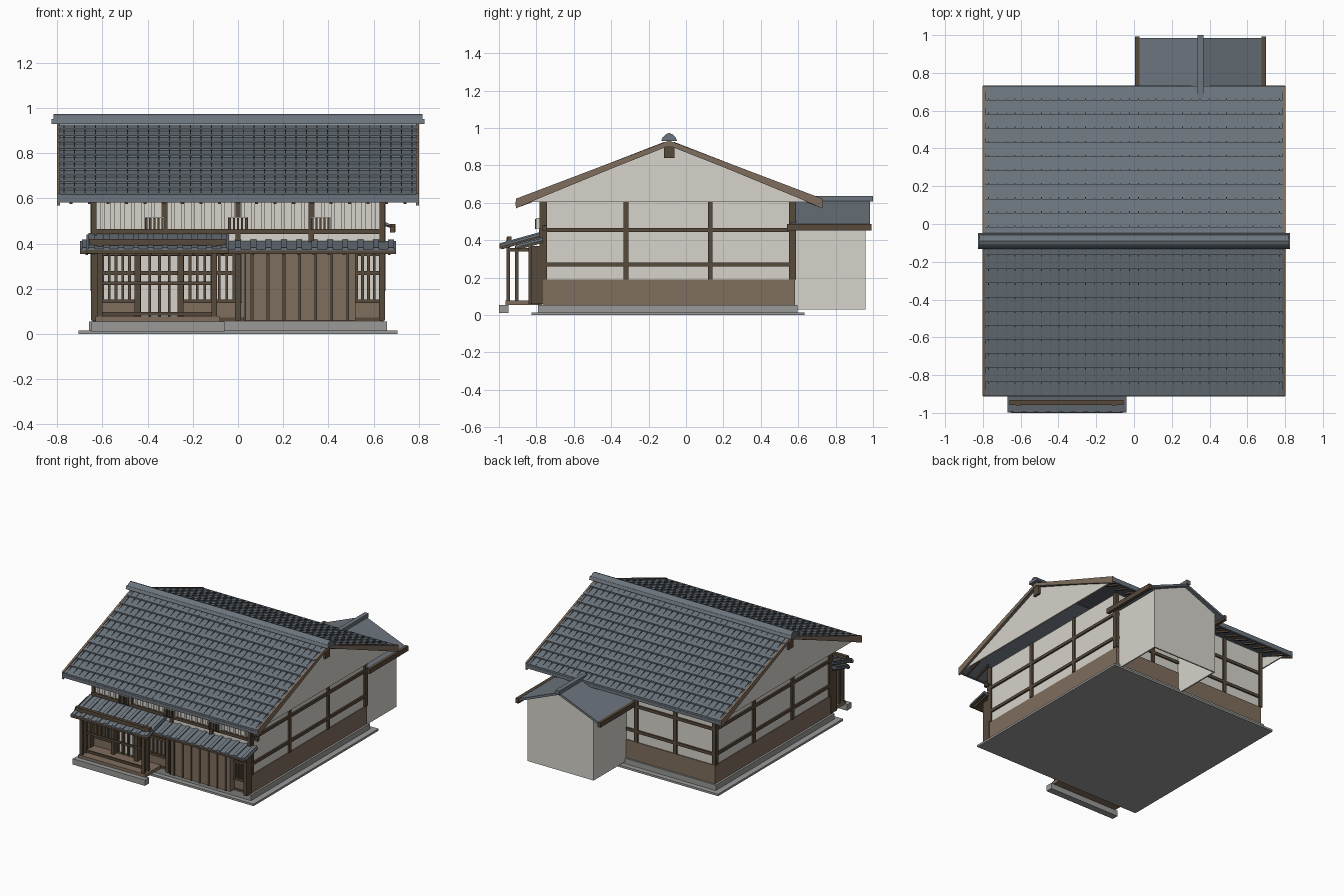
import bpy, bmesh
from mathutils import Matrix

if "Cube" in bpy.data.objects:
    bpy.data.objects.remove(bpy.data.objects["Cube"])


def material(name, rgb):
    m = bpy.data.materials.new(name)
    m.use_nodes = True
    m.diffuse_color = (*rgb, 1)
    m.node_tree.nodes["Principled BSDF"].inputs["Base Color"].default_value = (*rgb, 1)
    return m


PLASTER = material("plaster", (.68, .655, .595))
SLATE = material("slate_tile", (.15, .178, .207))
BEAM = material("dark_timber", (.095, .067, .044))
PLANK = material("brown_planks", (.215, .155, .112))
STONE = material("grey_stone", (.32, .32, .31))


def finish(name, bm, *mats):
    bmesh.ops.recalc_face_normals(bm, faces=bm.faces)
    mesh = bpy.data.meshes.new(name)
    bm.to_mesh(mesh)
    bm.free()
    for m in mats:
        mesh.materials.append(m)
    ob = bpy.data.objects.new(name, mesh)
    bpy.context.collection.objects.link(ob)
    return ob


def boxes(name, mat, *spans):
    """One object of boxes, each given as x0, x1, y0, y1, z0, z1."""
    bm = bmesh.new()
    for x0, x1, y0, y1, z0, z1 in spans:
        m = Matrix.Translation(((x0 + x1) / 2, (y0 + y1) / 2, (z0 + z1) / 2))
        bmesh.ops.create_cube(bm, size=1, matrix=m @ Matrix.Diagonal((x1 - x0, y1 - y0, z1 - z0, 1)))
    return finish(name, bm, mat)


def prism(name, pts, a, b, *mats, along="x", rule=None):
    """Extrude a profile (other axis, z) from a to b along an axis."""
    bm = bmesh.new()
    place = (lambda t, p: (t, p[0], p[1])) if along == "x" else (lambda t, p: (p[0], t, p[1]))
    v0 = [bm.verts.new(place(a, p)) for p in pts]
    v1 = [bm.verts.new(place(b, p)) for p in pts]
    bm.faces.new(v0)
    bm.faces.new(v1)
    for i in range(len(pts)):
        j = (i + 1) % len(pts)
        bm.faces.new((v0[i], v0[j], v1[j], v1[i]))
    bmesh.ops.recalc_face_normals(bm, faces=bm.faces)
    if rule:
        for f in bm.faces:
            f.material_index = rule(f.normal)
    return finish(name, bm, *mats)


def ribs(name, mat, xs, width, p, q, height):
    """Raised strips running down a slope from p to q (y, z)."""
    bm = bmesh.new()
    for x in xs:
        ends = [[bm.verts.new((x + dx, y, z + dz)) for dx, dz in
                 ((-width / 2, -.004), (width / 2, -.004), (width / 2, height), (-width / 2, height))]
                for y, z in (p, q)]
        bm.faces.new(ends[0])
        bm.faces.new(ends[1])
        for i in range(4):
            j = (i + 1) % 4
            bm.faces.new((ends[0][i], ends[0][j], ends[1][j], ends[1][i]))
    return finish(name, bm, mat)


def spread(a, b, n):
    return [a + (b - a) * i / (n - 1) for i in range(n)]


def underside(n):
    return 1 if n.z < -.5 else 0


# Foundation
boxes("stone_plinth", STONE, (-.705, .705, -.825, .633, 0, .015), (-.66, .66, -.79, .595, .015, .055))
boxes("porch_step", STONE, (-.65, -.06, -1, -.95, .012, .055))

# Walls and side timbers
boxes("main_walls", PLASTER, (-.64, .64, -.77, .575, .055, .615))
boxes("wainscot", PLANK, (-.645, .645, -.765, .582, .055, .19))
sides, backs = [], []
for s in (-1, 1):
    x0, x1 = sorted((s * .63, s * .652))
    sides += [(x0, x1, y - .013, y + .013, .19, .615) for y in (-.757, -.32, .13, .565)]
    sides += [(x0, x1, -.775, .585, z - .011, z + .011) for z in (.27, .455)]
backs += [(x - .013, x + .013, .57, .587, .19, .615) for x in spread(-.638, .638, 5)]
backs += [(-.64, .64, .57, .585, z - .011, z + .011) for z in (.27, .455)]
boxes("side_timbers", BEAM, *sides)
boxes("back_timbers", BEAM, *backs)

# Gable panels with ridge vents
RY, RUN, TOP, DROP = -.09, .82, .93, .318
for s, side in ((-1, "right"), (1, "left")):
    prism(side + "_gable", [(RY - .785, .605), (RY + .785, .605), (RY, .908)], s * .77, s * .78, PLASTER)
    boxes(side + "_gable_vent", BEAM, (*sorted((s * .775, s * .797)), RY - .028, RY + .028, .84, .905))

# Main roof: stepped courses, tile joints, boards and rafters
N = 11
for s, side in ((-1, "front"), (1, "back")):
    at = lambda d, lift=0: (RY + s * RUN * d, TOP - DROP * d + lift)
    profile = []
    for i in range(N):
        profile += [at(i / N, -.003), at((i + 1) / N, .006)]
    profile += [at(1, -.03), at(0, -.025)]
    prism(side + "_roof", profile, -.795, .795, SLATE)
    ribs(side + "_tile_joints", SLATE, spread(-.77, .77, 34), .004, at(.03), at(.998), .006)
    boxes(side + "_eave_tiles", SLATE,
          (-.8, .8, *sorted((RY + s * .805, RY + s * .822)), .583, .606))
    ribs(side + "_rafters", BEAM, spread(-.74, .74, 19), .014, at(.82, -.038), at(.98, -.038), .012)
    for e in (-1, 1):
        prism(side + "_bargeboard", [at(0, .003), at(1, .01), at(1, -.042), at(.83, -.036), at(0, -.02)],
              e * .787, e * .802, PLANK)

# Ridge cap
prism("ridge_base", [(RY - .043, .93), (RY + .043, .93), (RY + .034, .952), (RY - .034, .952)], -.825, .825, SLATE)
prism("ridge_crown", [(RY - .034, .95), (RY + .034, .95), (RY + .017, .967), (RY, .974), (RY - .017, .967)],
      -.817, .817, SLATE)

# Upper front storey
posts = (-.638, -.325, 0, .325, .638)
boxes("upper_front_timbers", BEAM, (-.65, .65, -.785, -.765, .443, .465),
      *[(x - .012, x + .012, -.783, -.765, .36, .615) for x in posts])
boxes("upper_slats", PLASTER, *[(x - .008, x + .008, -.778, -.768, .465, .612) for x in spread(-.6, .6, 28)])
for x in (-.37, 0, .365):
    boxes("window_guard_panel", PLASTER, (x - .044, x + .044, -.8, -.77, .462, .518))
    boxes("window_guard_bars", BEAM, *[(x + d - .005, x + d + .005, -.808, -.8, .46, .514)
                                      for d in spread(-.036, .036, 5)])
boxes("side_lamp", BEAM, (.64, .68, -.76, -.75, .475, .482), (.672, .695, -.767, -.743, .45, .478))


# Lower front bays
def lattice(name, x0, x1, n, sill):
    if sill:
        boxes(name + "_sill_panel", PLANK, (x0, x1, -.785, -.765, .06, .145))
    low = .145 if sill else .07
    boxes(name + "_bars", BEAM, (x0, x1, -.795, -.77, low - .008, low + .008),
          (x0, x1, -.793, -.77, .262, .278), (x0, x1, -.795, -.77, .345, .365),
          *[(x - .006, x + .006, -.79, -.768, low, .355) for x in spread(x0 + .005, x1 - .005, n)])


lattice("left_window", -.635, -.445, 7, True)
lattice("entrance_door", -.44, -.255, 5, False)
lattice("middle_window", -.25, .02, 9, True)
lattice("right_window", .52, .635, 5, True)
boxes("front_posts", BEAM, *[(x - .013, x + .013, -.83, -.765, .06, .37)
                             for x in (-.638, -.445, -.255, 0, .638)])
boxes("shutter_box", PLANK, (.025, .52, -.835, -.765, .06, .37))
boxes("shutter_strips", BEAM, *[(x - .006, x + .006, -.842, -.83, .06, .365)
                                for x in (.03, *spread(.062, .486, 7))])
boxes("front_sill", BEAM, (-.64, .64, -.79, -.765, .055, .072))

# Porch
boxes("porch_deck", PLANK, (-.63, -.08, -.965, -.77, .053, .077))
porch = [(x - .012, x + .012, y - .01, y + .01, .055, z)
         for x in (-.612, -.105) for y, z in ((-.95, .415), (-.905, .37))]
porch += [(-.61, -.105, -.913, -.9, z - .008, z + .008) for z in (.09, .225, .355)]
porch += [(-.66, -.055, -.957, -.932, .392, .42)]
porch += [(x - .009, x + .009, -.95, -.77, .34, .358) for x in (-.612, -.105)]
boxes("porch_frame", BEAM, *porch)


# Lean-to roofs
def lean_to(name, x0, x1, p, q, n):
    t = .014
    prism(name, [p, q, (q[0], q[1] - t), (p[0], p[1] - t)], x0, x1, SLATE, BEAM, rule=underside)
    ribs(name + "_tiles", SLATE, spread(x0 + .022, x1 - .022, n), .026, p, q, .007)
    boxes(name + "_fascia", BEAM, (x0, x1, p[0] - .002, p[0] + .016, p[1] - .021, p[1] - .006))
    ribs(name + "_rafters", BEAM, spread(x0 + .03, x1 - .03, n), .012,
         (p[0] + .01, p[1] - .022), (q[0], q[1] - .022), .01)


lean_to("pent_roof", -.7, .7, (-.91, .375), (-.765, .412), 21)
lean_to("porch_roof", -.67, -.04, (-.996, .377), (-.77, .44), 10)

# Rear annex: open-bottomed walls, gabled roof, ridge
AX = .352
boxes("annex_walls", PLASTER, *[(AX + d - .005, AX + d + .005, .57, .96, .03, .48) for d in (-.265, .265)])
prism("annex_back_wall", [(AX - .27, .03), (AX + .27, .03), (AX + .27, .485), (AX, .6), (AX - .27, .485)],
      .95, .96, PLASTER, along="y")
for s, side in ((-1, "right"), (1, "left")):
    prism("annex_roof_" + side, [(AX, .617), (AX + s * .335, .481), (AX + s * .335, .464), (AX, .6)],
          .56, .985, SLATE, along="y")
    boxes("annex_eave_board_" + side, BEAM,
          (*sorted((AX + s * .322, AX + s * .346)), .54, .992, .452, .488))
boxes("annex_ridge", SLATE, (AX - .016, AX + .016, .67, 1, .608, .637))
